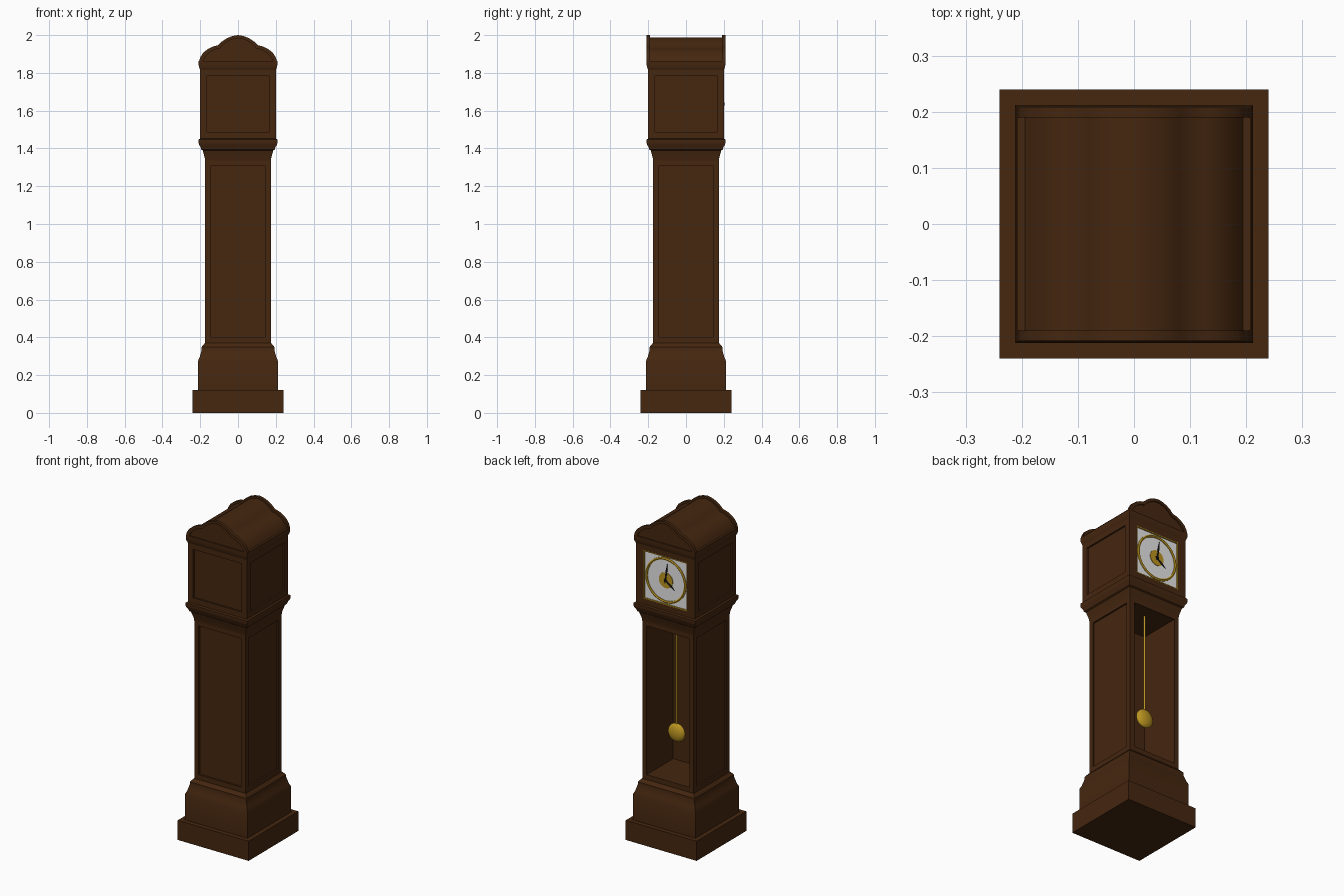
import bpy, bmesh, math
from mathutils import Vector, Matrix

if "Cube" in bpy.data.objects:
    bpy.data.objects.remove(bpy.data.objects["Cube"])

def mat(name, c):
    m = bpy.data.materials.new(name)
    m.diffuse_color = (*c, 1)
    m.use_nodes = True
    m.node_tree.nodes["Principled BSDF"].inputs["Base Color"].default_value = m.diffuse_color
    return m

WOOD = mat("dark_wood", (0.060, 0.020, 0.005))
GOLD = mat("brass", (0.50, 0.30, 0.015))
WHITE = mat("dial_white", (0.80, 0.80, 0.80))
BLACK = mat("hand_black", (0.012, 0.010, 0.010))

def finish(name, bm, m, smooth=False):
    bmesh.ops.recalc_face_normals(bm, faces=bm.faces)
    me = bpy.data.meshes.new(name)
    bm.to_mesh(me)
    bm.free()
    me.materials.append(m)
    o = bpy.data.objects.new(name, me)
    bpy.context.collection.objects.link(o)
    if smooth:
        bpy.context.view_layer.objects.active = o
        o.select_set(True)
        bpy.ops.object.shade_smooth_by_angle(angle=math.radians(35))
        o.select_set(False)
    return o

def square_loft(name, prof):
    """Square moulding: list of (half width, z)."""
    bm = bmesh.new()
    rings = [[bm.verts.new((sx * w, sy * w, z)) for sx, sy in
              ((-1, -1), (1, -1), (1, 1), (-1, 1))] for w, z in prof]
    for a, b in zip(rings, rings[1:]):
        for i in range(4):
            j = (i + 1) % 4
            bm.faces.new((a[i], a[j], b[j], b[i]))
    bm.faces.new(rings[0])
    bm.faces.new(rings[-1])
    return finish(name, bm, WOOD, True)

def panelled_box(name, w, z0, z1, border, depth, back_depth, back_border=None):
    """Case with recessed panels; the +y side gets its own recess depth."""
    bm = bmesh.new()
    bmesh.ops.create_cube(bm, size=1, matrix=Matrix.Translation((0, 0, (z0 + z1) / 2))
                          @ Matrix.Diagonal((2 * w, 2 * w, z1 - z0, 1)))
    bmesh.ops.recalc_face_normals(bm, faces=bm.faces)
    for f in [f for f in bm.faces if abs(f.normal.z) < .5]:
        n = f.normal.copy()
        back = n.y > .5
        bmesh.ops.inset_region(bm, faces=[f], thickness=border, use_even_offset=True)
        if back and back_border:
            for v in f.verts:
                v.co.x = math.copysign(w - back_border, v.co.x)
        r = bmesh.ops.extrude_discrete_faces(bm, faces=[f])
        d = back_depth if back else depth
        bmesh.ops.translate(bm, verts=r["faces"][0].verts, vec=-n * d)
    return finish(name, bm, WOOD)

def prism(name, pts, y0, y1, m=WOOD, smooth=True):
    """Extrude an xz outline along y."""
    bm = bmesh.new()
    f = bm.faces.new([bm.verts.new((x, y0, z)) for x, z in pts])
    r = bmesh.ops.extrude_face_region(bm, geom=[f], use_keep_orig=True)
    vs = [g for g in r["geom"] if isinstance(g, bmesh.types.BMVert)]
    bmesh.ops.translate(bm, verts=vs, vec=(0, y1 - y0, 0))
    return finish(name, bm, m, smooth)

def box(name, x0, x1, y0, y1, z0, z1, m):
    return prism(name, [(x0, z0), (x1, z0), (x1, z1), (x0, z1)], y0, y1, m, False)

# base, trunk and mouldings
square_loft("plinth", [(.24, 0), (.24, .12)])
square_loft("base", [(.212, .12), (.212, .275), (.203, .295), (.196, .32),
                     (.192, .335), (.192, .35), (.182, .362), (.175, .37)])
panelled_box("trunk", .174, .37, 1.34, .03, .01, .256)
square_loft("neck_moulding", [(.174, 1.335), (.177, 1.355), (.183, 1.375), (.187, 1.39),
                              (.195, 1.395), (.197, 1.405), (.206, 1.42), (.209, 1.43),
                              (.209, 1.447), (.2, 1.452)])

# hood
panelled_box("hood", .2, 1.45, 1.82, .037, .01, .012, .052)
square_loft("cornice", [(.2, 1.815), (.204, 1.825), (.208, 1.84), (.208, 1.862)])

# arched roof with a rimmed board at each end
half = [(.03, 1.995), (.06, 1.983), (.085, 1.966), (.105, 1.946), (.132, 1.94),
        (.16, 1.926), (.185, 1.906), (.2, 1.882), (.207, 1.86)]

def arch(k, dz):
    h = [(x * k, max(z - dz, 1.86)) for x, z in half]
    return [(-x, z) for x, z in reversed(h)] + [(0, 2 - dz)] + h

prism("roof", arch(.945, .012), -.195, .195)
for s, nm in ((-1, "front"), (1, "back")):
    prism(nm + "_arch_rim", arch(1, 0) + arch(.92, .016)[::-1], s * .19, s * .208)
    prism(nm + "_arch_panel", arch(.93, .014), s * .19, s * .2)

# dial on the +y side
ZC, YD = 1.635, .19
box("dial_plate", -.144, .144, YD - .003, YD + .003, ZC - .144, ZC + .144, WHITE)
for s in (-1, 1):
    a, b = sorted((s * .143, s * .148))
    box("dial_frame_side", a, b, YD - .002, .2005, ZC - .148, ZC + .148, GOLD)
    box("dial_frame_edge", -.148, .148, YD - .002, .2005, ZC + a, ZC + b, GOLD)

def circle(r, n=48):
    return [(r * math.cos(2 * math.pi * i / n), ZC + r * math.sin(2 * math.pi * i / n))
            for i in range(n)]

bm = bmesh.new()
N = 48
sect = [(.138, YD), (.138, YD + .007), (.131, YD + .011), (.124, YD + .007), (.124, YD)]
rings = [[bm.verts.new((r * math.cos(2 * math.pi * i / N), y,
                        ZC + r * math.sin(2 * math.pi * i / N))) for i in range(N)]
         for r, y in sect]
for a, b in zip(rings, rings[1:]):
    for i in range(N):
        bm.faces.new((a[i], a[(i + 1) % N], b[(i + 1) % N], b[i]))
finish("dial_ring", bm, GOLD, True)
prism("dial_center", circle(.047), YD, YD + .006, GOLD)

def hand(name, dx, dz, w, y):
    d = Vector((dx, dz))
    p = Vector((-d.y, d.x)).normalized() * w
    c = Vector((0, ZC))
    pts = [c - d * .15 - p * .6, c + d * .6 - p, c + d, c + d * .6 + p, c - d * .15 + p * .6]
    prism(name, [tuple(q) for q in pts], y, y + .003, BLACK, False)

hand("minute_hand", -.014, .105, .005, YD + .009)
hand("hour_hand", -.06, -.046, .006, YD + .006)
prism("hand_pin", circle(.008, 16), YD, YD + .014, BLACK)

# pendulum
bm = bmesh.new()
bmesh.ops.create_cone(bm, cap_ends=True, segments=12, radius1=.006, radius2=.006, depth=.66,
                      matrix=Matrix.Translation((0, .09, .98)))
finish("pendulum_rod", bm, GOLD, True)
bm = bmesh.new()
bmesh.ops.create_uvsphere(bm, u_segments=32, v_segments=12, radius=1,
                          matrix=Matrix.Translation((0, .09, .665))
                          @ Matrix.Diagonal((.056, .025, .056, 1)))
finish("pendulum_bob", bm, GOLD, True)
